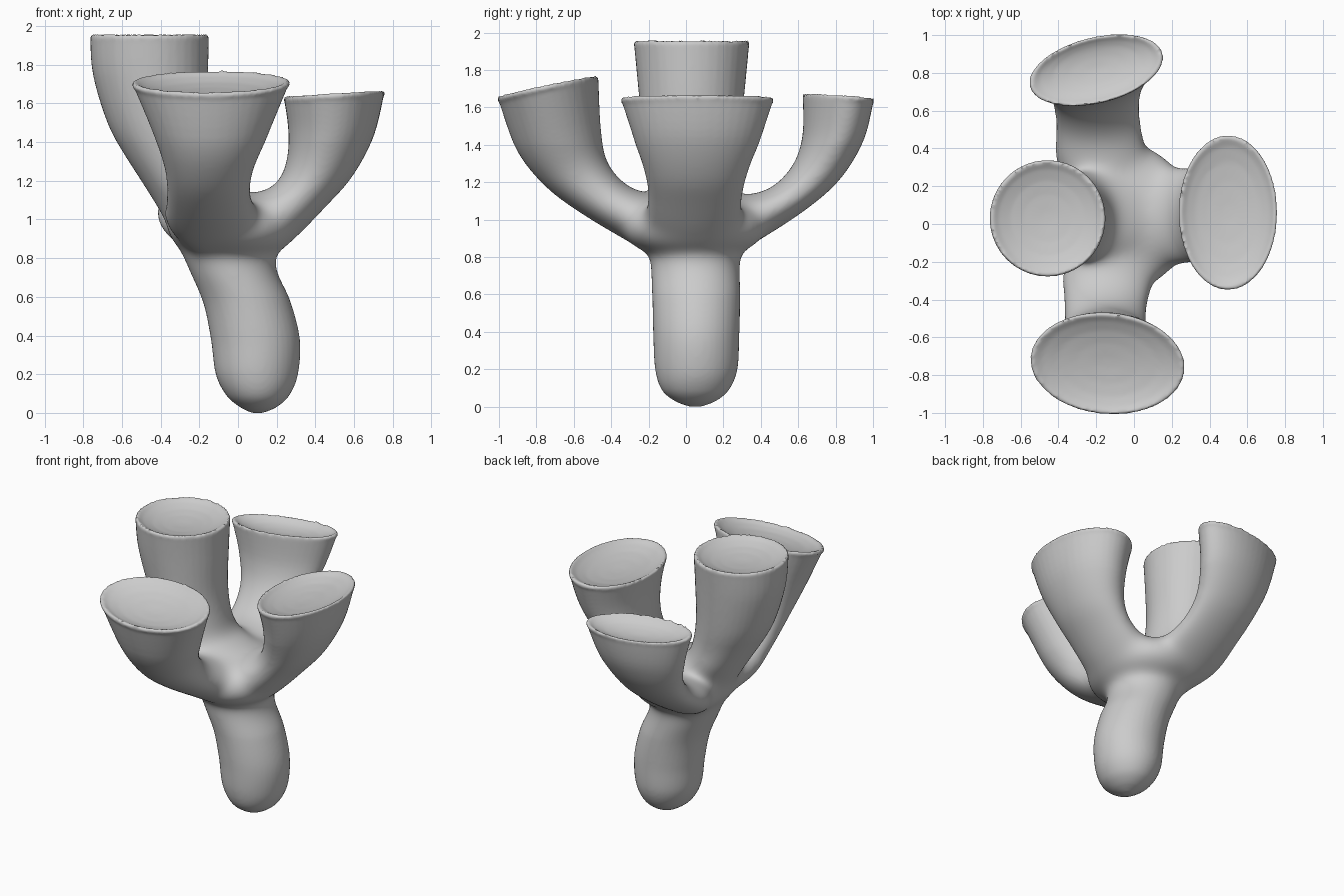
import bpy, bmesh, math
from mathutils import Vector, Matrix

if "Cube" in bpy.data.objects:
    bpy.data.objects.remove(bpy.data.objects["Cube"])

SIDES, STEPS = 40, 6


def catmull(a, b, c, d, t):
    return [0.5 * (2 * q + (r - p) * t + (2 * p - 5 * q + 4 * r - s) * t * t
                   + (3 * q - p - 3 * r + s) * t ** 3) for p, q, r, s in zip(a, b, c, d)]


def tube(rings, out, verts, faces):
    """Loft rings (inner u, z, outer u, z, half width, side offset, yaw) and dish the end."""
    side = Vector((abs(out.y), abs(out.x), 0))
    dense = []
    for i in range(len(rings) - 1):
        p = [rings[max(0, min(len(rings) - 1, i + k))] for k in (-1, 0, 1, 2)]
        dense += [catmull(*p, s / STEPS) for s in range(STEPS)]
    dense.append(rings[-1])
    loops = [(r, 1.0, 0.0) for r in dense[:-1]]
    # rounded lip, then the shallow dish
    loops += [(rings[-1], k, d) for k, d in ((1.0, 0.025), (0.995, 0.01), (0.97, 0.0), (0.94, 0.006),
                                             (0.85, 0.024), (0.65, 0.045), (0.4, 0.058), (0.1, 0.065))]
    base = len(verts)
    for (iu, iz, ou, oz, w, c, yaw), k, drop in loops:
        inner = out * iu + Vector((0, 0, iz))
        outer = out * ou + Vector((0, 0, oz))
        mid = (inner + outer) / 2 + side * c - Vector((0, 0, drop))
        half = (outer - inner) / 2 * k
        turn = Matrix.Rotation(math.radians(yaw), 3, 'Z')
        for j in range(SIDES):
            t = 2 * math.pi * j / SIDES
            verts.append(mid + turn @ (half * math.cos(t) + side * (w * k * math.sin(t))))
    for i in range(len(loops) - 1):
        for j in range(SIDES):
            a, b = base + i * SIDES + j, base + i * SIDES + (j + 1) % SIDES
            faces.append((a, b, b + SIDES, a + SIDES))
    faces.append(tuple(range(base, base + SIDES))[::-1])
    faces.append(tuple(range(len(verts) - SIDES, len(verts))))


verts, faces = [], []
X, Y = Vector((1, 0, 0)), Vector((0, 1, 0))

# stem running up into the tall left branch
tube([(0.13, 0.0, 0.07, 0.0, 0.03, 0.05, 0), (0.20, 0.03, 0.01, 0.03, 0.11, 0.05, 0),
      (0.265, 0.09, -0.06, 0.09, 0.18, 0.05, 0), (0.31, 0.2, -0.115, 0.2, 0.22, 0.055, 0),
      (0.32, 0.38, -0.14, 0.38, 0.23, 0.055, 0), (0.27, 0.58, -0.18, 0.57, 0.235, 0.055, 0),
      (0.195, 0.76, -0.255, 0.74, 0.24, 0.05, 0), (0.19, 0.96, -0.33, 0.9, 0.24, 0.05, 0),
      (0.09, 1.12, -0.4, 1.03, 0.24, 0.04, 0), (-0.08, 1.19, -0.485, 1.17, 0.24, 0.04, 0),
      (-0.135, 1.32, -0.58, 1.32, 0.245, 0.03, 0), (-0.16, 1.5, -0.675, 1.5, 0.265, 0.03, 0),
      (-0.155, 1.75, -0.75, 1.75, 0.29, 0.03, 0), (-0.15, 1.96, -0.765, 1.96, 0.31, 0.03, 0)],
     X, verts, faces)
# right branch
tube([(-0.12, 1.1, 0.08, 0.76, 0.2, 0.05, 0), (0.06, 1.13, 0.26, 0.87, 0.26, 0.04, 0),
      (0.19, 1.18, 0.47, 1.08, 0.26, 0.05, 0), (0.25, 1.3, 0.6, 1.23, 0.285, 0.055, 0),
      (0.26, 1.46, 0.705, 1.44, 0.345, 0.06, 0), (0.235, 1.64, 0.76, 1.672, 0.412, 0.06, 0)],
     X, verts, faces)
# front branch
tube([(-0.02, 1.1, 0.06, 0.76, 0.18, -0.08, 0), (0.2, 1.14, 0.27, 0.86, 0.25, -0.13, 0),
      (0.32, 1.19, 0.56, 1.03, 0.225, -0.15, 0), (0.42, 1.31, 0.76, 1.18, 0.23, -0.15, 0),
      (0.455, 1.48, 0.905, 1.37, 0.29, -0.14, -2), (0.47, 1.775, 1.008, 1.66, 0.412, -0.14, -5)],
     -Y, verts, faces)
# back branch
tube([(0.05, 1.1, 0.14, 0.76, 0.2, -0.1, 0), (0.3, 1.13, 0.36, 0.87, 0.25, -0.17, 0),
      (0.45, 1.17, 0.64, 1.05, 0.235, -0.19, 2), (0.57, 1.29, 0.83, 1.22, 0.25, -0.2, 6),
      (0.63, 1.45, 0.945, 1.43, 0.3, -0.2, 11), (0.64, 1.68, 0.99, 1.65, 0.365, -0.2, 14)],
     Y, verts, faces)

mesh = bpy.data.meshes.new("coral_body")
mesh.from_pydata(verts, [], faces)
bm = bmesh.new()
bm.from_mesh(mesh)
# hub that fills the corners between the branches
bmesh.ops.create_uvsphere(bm, u_segments=32, v_segments=16, radius=1.0,
                          matrix=Matrix.LocRotScale(Vector((-0.03, 0.04, 0.96)), None,
                                                    Vector((0.34, 0.39, 0.18))))
bmesh.ops.recalc_face_normals(bm, faces=bm.faces)
bm.to_mesh(mesh)
bm.free()
coral = bpy.data.objects.new("coral_body", mesh)
bpy.context.collection.objects.link(coral)
bpy.context.view_layer.objects.active = coral
coral.select_set(True)

# fuse the tubes into one skin
fuse = coral.modifiers.new("fuse", 'REMESH')
fuse.mode = 'VOXEL'
fuse.voxel_size = 0.011
bpy.ops.object.modifier_apply(modifier="fuse")

# melt the crotches together, keep the rims crisp
group = coral.vertex_groups.new(name="crotch")
for v in coral.data.vertices:
    w = min((v.co.z - 0.6) / 0.2, (1.4 - v.co.z) / 0.15, 1.0)
    if w > 0:
        group.add([v.index], w, 'REPLACE')
melt = coral.modifiers.new("melt", 'SMOOTH')
melt.factor, melt.iterations, melt.vertex_group = 0.5, 170, "crotch"
polish = coral.modifiers.new("polish", 'SMOOTH')
polish.factor, polish.iterations = 0.5, 8
for name in ("melt", "polish"):
    bpy.ops.object.modifier_apply(modifier=name)
bpy.ops.object.shade_smooth_by_angle(angle=math.radians(60))
